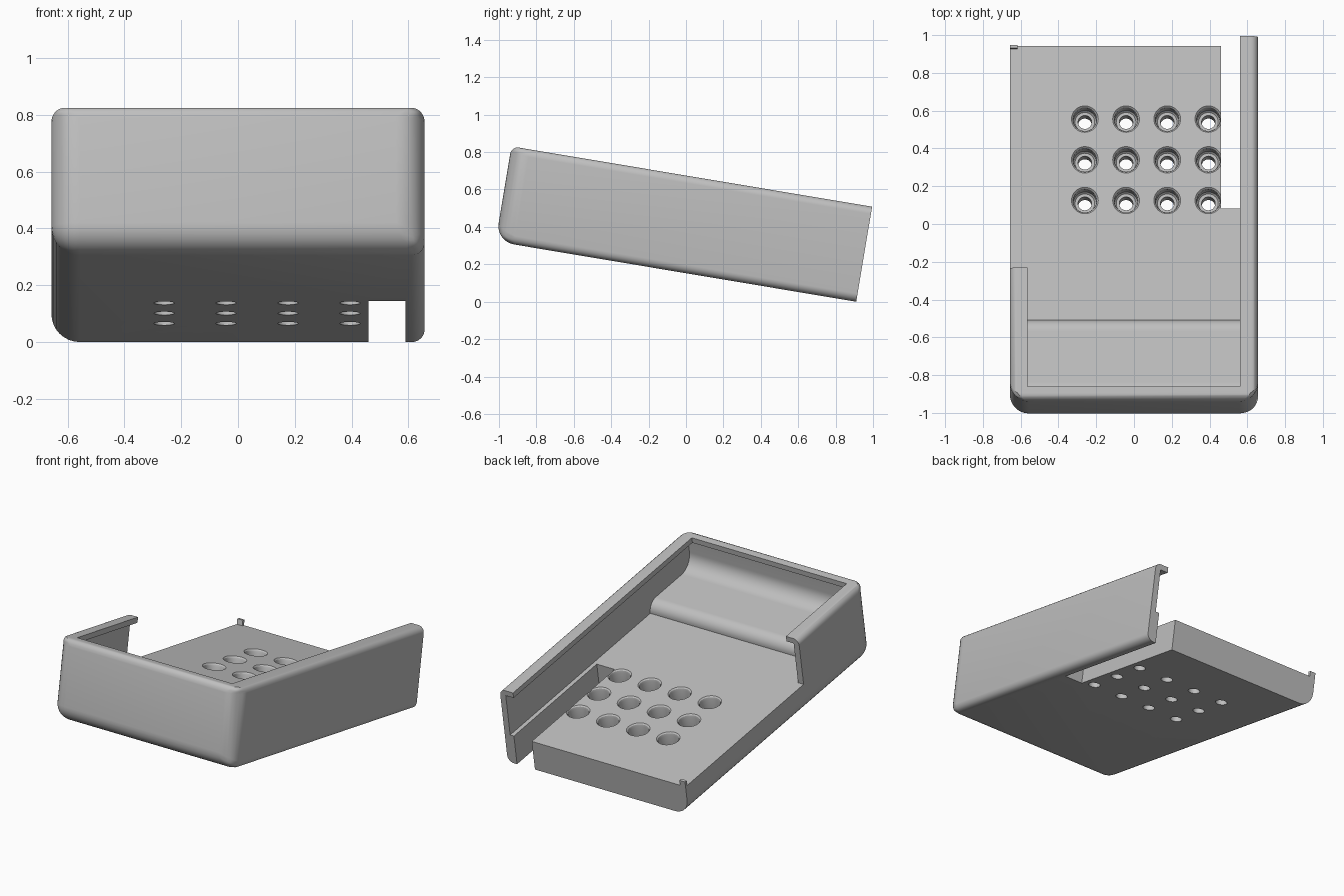
import bpy
import bmesh
from math import cos, sin, pi, radians
from mathutils import Matrix

if "Cube" in bpy.data.objects:
    bpy.data.objects.remove(bpy.data.objects["Cube"], do_unlink=True)

# Tray dimensions in its own untilted frame: back edge at y = 0, underside at z = 0
HALF, LENGTH, HEIGHT, FLOOR = 0.657, 1.955, 0.515, 0.2
WALL = 0.04
INNER = HALF - WALL
TILT = Matrix.Translation((0, 0.91, 0)) @ Matrix.Rotation(radians(-9.5), 4, 'X')

grey = bpy.data.materials.new("light_grey")
grey.use_nodes = True
grey.diffuse_color = (0.52, 0.52, 0.52, 1)
grey.node_tree.nodes["Principled BSDF"].inputs["Base Color"].default_value = grey.diffuse_color


def finish(bm, name):
    bmesh.ops.recalc_face_normals(bm, faces=bm.faces)
    mesh = bpy.data.meshes.new(name)
    bm.to_mesh(mesh)
    bm.free()
    mesh.materials.append(grey)
    obj = bpy.data.objects.new(name, mesh)
    bpy.context.collection.objects.link(obj)
    return obj


def prism(name, x0, x1, profile):
    """Extrude a (y, z) outline from x0 to x1."""
    bm = bmesh.new()
    face = bm.faces.new([bm.verts.new((x0, y, z)) for y, z in profile])
    side = bmesh.ops.extrude_face_region(bm, geom=[face])
    verts = [v for v in side["geom"] if isinstance(v, bmesh.types.BMVert)]
    bmesh.ops.translate(bm, verts=verts, vec=(x1 - x0, 0, 0))
    return finish(bm, name)


def block(name, x0, x1, y0, y1, z0, z1):
    return prism(name, x0, x1, [(y0, z0), (y1, z0), (y1, z1), (y0, z1)])


def arc(cy, cz, r, start, end, steps=10):
    angles = [radians(start + (end - start) * i / steps) for i in range(steps + 1)]
    return [(cy + r * cos(a), cz + r * sin(a)) for a in angles]


def activate(obj):
    bpy.ops.object.select_all(action='DESELECT')
    obj.select_set(True)
    bpy.context.view_layer.objects.active = obj


def cut(body, cutter):
    activate(body)
    mod = body.modifiers.new("cut", 'BOOLEAN')
    mod.operation, mod.solver, mod.object = 'DIFFERENCE', 'EXACT', cutter
    bpy.ops.object.modifier_apply(modifier=mod.name)
    bpy.data.objects.remove(cutter, do_unlink=True)


# Outer shell: block with a rounded front, sides and underside, flat at the back
tray = block("tray", -HALF, HALF, -LENGTH, 0, 0, HEIGHT)
bm = bmesh.new()
bm.from_mesh(tray.data)
weight = bm.edges.layers.float.new("bevel_weight_edge")
for e in bm.edges:
    mid = (e.verts[0].co + e.verts[1].co) / 2
    if mid.y > -0.01:
        continue
    if mid.z > HEIGHT - 0.01:
        e[weight] = 0.4
    elif mid.z < 0.01 and mid.x > 0.1:
        e[weight] = 0.45
    else:
        e[weight] = 1.0
bm.to_mesh(tray.data)
bm.free()
activate(tray)
bevel = tray.modifiers.new("rounding", 'BEVEL')
bevel.width, bevel.segments, bevel.limit_method = 0.1, 8, 'WEIGHT'
bpy.ops.object.modifier_apply(modifier=bevel.name)

# Cavity: flat floor, rounded step near the front, cove up to the front wall
step_y, step_z, front_y = -1.474, 0.275, -LENGTH + WALL
outline = [(0.1, FLOOR), (step_y, FLOOR)]
outline += arc(step_y - 0.07, step_z - 0.07, 0.07, 0, 90)
outline += arc(front_y + 0.1, step_z + 0.1, 0.1, 270, 180)
outline += [(front_y, 0.48), (0.1, 0.48)]
cut(tray, prism("cavity", -INNER, INNER, outline))

# Opening inside the top lip
cut(tray, block("opening", -0.565, 0.56, -1.881, 0.1, 0.45, 0.7))

# Right wall stops short; cable slot runs through the floor beside the left wall
cut(tray, block("wall_gap", -0.9, -0.5, -1.242, 0.1, FLOOR, 0.7))
cut(tray, block("cable_slot", 0.46, 0.59, -0.872, 0.1, -0.1, FLOOR + 0.03))

# Counterbored holes with a flared rim
bm = bmesh.new()
hole = [(0, -0.05), (0.036, -0.05), (0.036, 0.1), (0.052, 0.1), (0.061, 0.11),
        (0.061, 0.18), (0.064, 0.193), (0.072, 0.201), (0.072, 0.25), (0, 0.25)]
for col in range(4):
    for row in range(3):
        x, y = -0.26 + 0.218 * col, -0.83 + 0.2185 * row
        verts = [bm.verts.new((x + r, y, z)) for r, z in hole]
        edges = [bm.edges.new(pair) for pair in zip(verts, verts[1:])]
        bmesh.ops.spin(bm, geom=verts + edges, cent=(x, y, 0), axis=(0, 0, 1),
                       angle=2 * pi, steps=32)
bmesh.ops.remove_doubles(bm, verts=bm.verts, dist=0.0005)
cut(tray, finish(bm, "holes"))

# Small stop at the back right corner
stop = block("corner_stop", -HALF, -INNER, -0.018, 0, FLOOR - 0.01, FLOOR + 0.035)

# Tilt everything and smooth the rounded parts
for obj in (tray, stop):
    obj.data.transform(TILT)
    activate(obj)
    bpy.ops.object.shade_smooth_by_angle(angle=radians(30))
